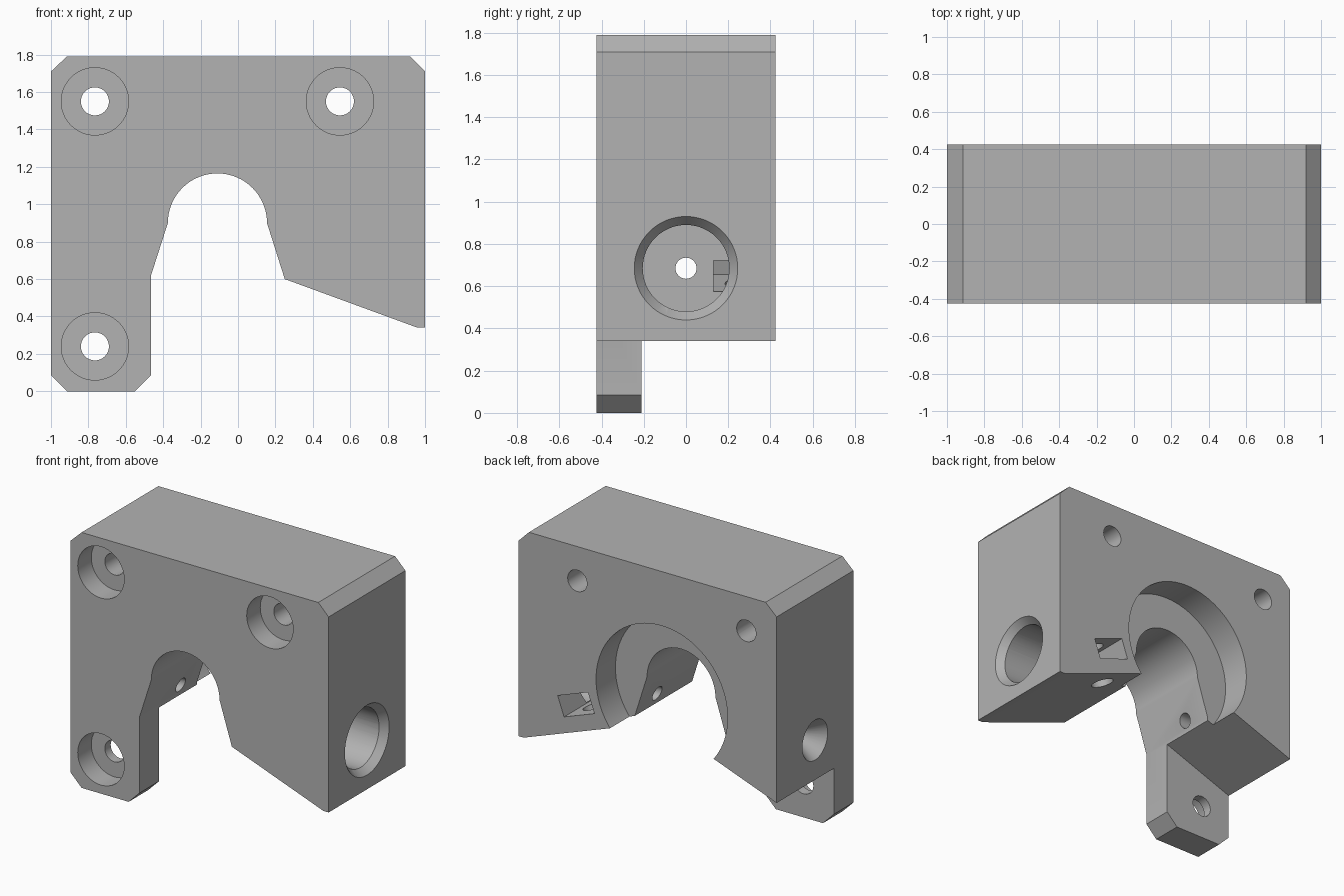
import bpy, bmesh, math
from mathutils import Vector

cube = bpy.data.objects.get("Cube")
if cube:
    bpy.data.objects.remove(cube, do_unlink=True)

HALF = 0.425           # half depth of the block
LEG_BACK = -0.21       # rear face of the thin mounting leg
AXIS_X, AXIS_Z = -0.11, 0.9
BORE_Z = 0.685

grey = bpy.data.materials.new("plain grey")
grey.use_nodes = True
colour = (0.45, 0.45, 0.45, 1)
grey.diffuse_color = colour
grey.node_tree.nodes["Principled BSDF"].inputs["Base Color"].default_value = colour


def add_object(name, bm):
    bmesh.ops.recalc_face_normals(bm, faces=bm.faces)
    mesh = bpy.data.meshes.new(name)
    bm.to_mesh(mesh)
    bm.free()
    mesh.materials.append(grey)
    obj = bpy.data.objects.new(name, mesh)
    bpy.context.collection.objects.link(obj)
    return obj


def prism(name, outline, y0, y1):
    """Extrude an (x, z) outline from y0 to y1."""
    bm = bmesh.new()
    face = bm.faces.new([bm.verts.new((x, y0, z)) for x, z in outline])
    new = bmesh.ops.extrude_face_region(bm, geom=[face])["geom"]
    verts = [v for v in new if isinstance(v, bmesh.types.BMVert)]
    bmesh.ops.translate(bm, verts=verts, vec=(0, y1 - y0, 0))
    return add_object(name, bm)


def rod(name, start, end, r0, r1=None, segments=64):
    """Round rod or cone between two points."""
    start, end = Vector(start), Vector(end)
    axis = end - start
    bm = bmesh.new()
    bmesh.ops.create_cone(bm, cap_ends=True, segments=segments, radius1=r0,
                          radius2=r0 if r1 is None else r1, depth=axis.length)
    obj = add_object(name, bm)
    turn = axis.to_track_quat("Z", "Y").to_matrix().to_4x4()
    turn.translation = (start + end) / 2
    obj.data.transform(turn)
    return obj


# Block outline with the arched opening and clipped corners
arch = [(AXIS_X + 0.265 * math.cos(a), AXIS_Z + 0.265 * math.sin(a))
        for a in (math.pi * (1 - i / 32) for i in range(33))]
outline = [(-1, 0.085), (-0.915, 0), (-0.55, 0), (-0.465, 0.085), (-0.465, 0.62)]
outline += arch
outline += [(0.25, 0.6), (0.96, 0.34), (1, 0.34), (1, 1.71),
            (0.92, 1.79), (-0.915, 1.79), (-1, 1.71)]
block = prism("mounting_block", outline, -HALF, HALF)

cutters = []

# Space behind the leg, under a sloping underside
cutters.append(prism("leg_relief", [(-1.1, -0.1), (-0.4, -0.1), (-0.4, 0.626),
                                    (-1.1, 0.37)], LEG_BACK, 0.6))

# Round recess in the back
cutters.append(rod("back_recess", (AXIS_X, 0.21, AXIS_Z), (AXIS_X, 0.6, AXIS_Z),
                   0.51, segments=96))

# Counterbored mounting holes
for x, z in ((-0.765, 1.55), (0.545, 1.55), (-0.765, 0.24)):
    cutters.append(rod("screw_hole", (x, -0.6, z), (x, 0.6, z), 0.075, segments=32))
    cutters.append(rod("counterbore", (x, -0.6, z), (x, -HALF + 0.15, z), 0.18))

# Cross hole, wide side bore with bevelled mouth, and opposite countersink
cutters.append(rod("cross_hole", (-1.2, 0, BORE_Z), (1.2, 0, BORE_Z), 0.05, segments=32))
cutters.append(rod("side_bore", (1.1, 0, BORE_Z), (0.65, 0, BORE_Z), 0.205))
cutters.append(rod("bore_mouth", (1.02, 0, BORE_Z), (0.94, 0, BORE_Z), 0.261, 0.197))
cutters.append(rod("countersink", (-1.02, 0, BORE_Z), (-0.86, 0, BORE_Z), 0.154, 0.042))

# Tilted nut pocket and its screw hole, square to the sloping underside
along = Vector((0.939, 0, -0.343))
up = Vector((0.343, 0, 0.939))
centre = Vector((0.555, 0, 0.68))
corners = [centre + along * a * 0.125 + up * b * 0.0725
           for a, b in ((-1, -1), (1, -1), (1, 1), (-1, 1))]
cutters.append(prism("nut_pocket", [(c.x, c.z) for c in corners], 0.13, 0.6))
centre.y = 0.26
cutters.append(rod("nut_screw_hole", centre - up * 0.4, centre + up * 0.25, 0.075,
                   segments=32))

# Cut everything out of the block
bpy.ops.object.select_all(action="DESELECT")
block.select_set(True)
bpy.context.view_layer.objects.active = block
for cutter in cutters:
    cutter.hide_render = True
    mod = block.modifiers.new(cutter.name, "BOOLEAN")
    mod.operation = "DIFFERENCE"
    mod.solver = "EXACT"
    mod.object = cutter
    bpy.ops.object.modifier_apply(modifier=mod.name)
for cutter in cutters:
    bpy.data.objects.remove(cutter, do_unlink=True)

bpy.ops.object.shade_smooth_by_angle(angle=math.radians(25))
